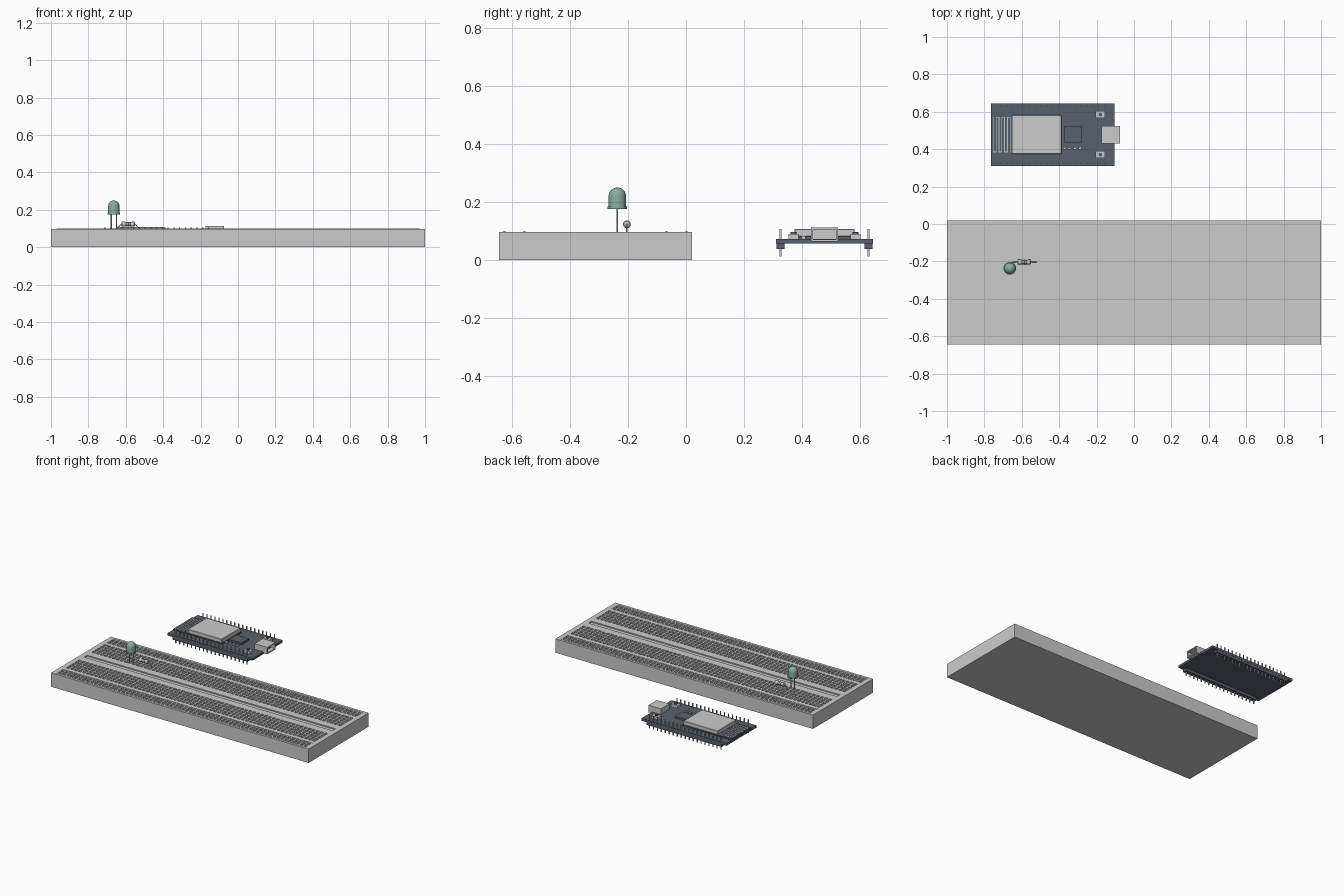
import bpy, bmesh, math
from mathutils import Vector

if "Cube" in bpy.data.objects:
    bpy.data.objects.remove(bpy.data.objects["Cube"])


def material(name, rgb):
    m = bpy.data.materials.new(name)
    m.diffuse_color = (*rgb, 1)
    m.use_nodes = True
    m.node_tree.nodes["Principled BSDF"].inputs["Base Color"].default_value = m.diffuse_color
    return m


DARK = material("dark_board", (0.10, 0.12, 0.15))
GREEN = material("tinted_lens", (0.25, 0.42, 0.34))


def finish(bm, name, mat=None, smooth=False):
    bmesh.ops.recalc_face_normals(bm, faces=bm.faces)
    me = bpy.data.meshes.new(name)
    bm.to_mesh(me)
    bm.free()
    ob = bpy.data.objects.new(name, me)
    bpy.context.collection.objects.link(ob)
    if mat:
        me.materials.append(mat)
    if smooth:
        bpy.ops.object.select_all(action='DESELECT')
        bpy.context.view_layer.objects.active = ob
        ob.select_set(True)
        bpy.ops.object.shade_smooth_by_angle(angle=math.radians(40))
    return ob


def add_box(bm, x0, x1, y0, y1, z0, z1):
    vs = bmesh.ops.create_cube(bm, size=1)["verts"]
    for v in vs:
        v.co = Vector((x1 if v.co.x > 0 else x0,
                       y1 if v.co.y > 0 else y0,
                       z1 if v.co.z > 0 else z0))


def boxes(name, dims, mat=None):
    bm = bmesh.new()
    for d in dims:
        add_box(bm, *d)
    return finish(bm, name, mat)


def lathe(name, profile, mat=None, segs=24):
    # profile of (radius, height) spun about the local z axis
    bm = bmesh.new()
    vs = [bm.verts.new((r, 0, z)) for r, z in profile]
    es = [bm.edges.new(p) for p in zip(vs, vs[1:])]
    bmesh.ops.spin(bm, geom=vs + es, axis=(0, 0, 1), cent=(0, 0, 0),
                   angle=2 * math.pi, steps=segs)
    bmesh.ops.remove_doubles(bm, verts=bm.verts, dist=1e-5)
    return finish(bm, name, mat, True)


def wire(name, pts, radius):
    cu = bpy.data.curves.new(name, 'CURVE')
    cu.dimensions = '3D'
    cu.bevel_depth = radius
    cu.bevel_resolution = 2
    cu.use_fill_caps = True
    sp = cu.splines.new('POLY')
    sp.points.add(len(pts) - 1)
    for p, co in zip(sp.points, pts):
        p.co = (*co, 1)
    ob = bpy.data.objects.new(name, cu)
    bpy.context.collection.objects.link(ob)


# Breadboard: block whose top is a grid with sunk socket holes and groove
TOP, PITCH, HALF, MID = 0.097, 0.0308, 0.010, -0.3125
Y0, Y1 = -0.645, 0.02
cols = [(i - 31) * PITCH for i in range(63)]
offs = [0.0805 + i * PITCH for i in range(5)] + [0.2645, 0.2925]
rows = sorted([MID + o for o in offs] + [MID - o for o in offs])
groove = (MID - 0.017, MID + 0.017)
xs = [-1.0] + [c + s * HALF for c in cols for s in (-1, 1)] + [1.0]
ys = sorted([Y0, Y1, *groove] + [r + s * HALF for r in rows for s in (-1, 1)])
bm = bmesh.new()


def quad(*pts):
    bm.faces.new([bm.verts.new(p) for p in pts])


def sunk(x0, x1, y0, y1, depth):
    z = TOP - depth
    c = [(x0, y0), (x1, y0), (x1, y1), (x0, y1)]
    quad(*[(*p, z) for p in c])
    for a, b in zip(c, c[1:] + c[:1]):
        quad((*a, TOP), (*b, TOP), (*b, z), (*a, z))


for a, b in zip(ys, ys[1:]):
    mid = (a + b) / 2
    is_row = any(abs(mid - r) < 1e-4 for r in rows)
    if is_row:
        for i, (c, d) in enumerate(zip(xs, xs[1:])):
            if i % 2:
                sunk(c, d, a, b, 0.008)
            else:
                quad((c, a, TOP), (d, a, TOP), (d, b, TOP), (c, b, TOP))
    elif abs(mid - MID) < 1e-4:
        sunk(xs[1], xs[-2], a, b, 0.008)
        for c, d in ((xs[0], xs[1]), (xs[-2], xs[-1])):
            quad((c, a, TOP), (d, a, TOP), (d, b, TOP), (c, b, TOP))
    else:
        for c, d in zip(xs, xs[1:]):
            quad((c, a, TOP), (d, a, TOP), (d, b, TOP), (c, b, TOP))
for a, b in zip(ys, ys[1:]):
    for x in (-1, 1):
        quad((x, a, 0), (x, b, 0), (x, b, TOP), (x, a, TOP))
for c, d in zip(xs, xs[1:]):
    for y in (Y0, Y1):
        quad((c, y, 0), (d, y, 0), (d, y, TOP), (c, y, TOP))
quad((-1, Y0, 0), (-1, Y1, 0), (1, Y1, 0), (1, Y0, 0))
bmesh.ops.remove_doubles(bm, verts=bm.verts, dist=1e-5)
finish(bm, "breadboard")

# Power rail stripes
boxes("rail_stripes", [(-0.97, 0.97, MID + y - 0.003, MID + y + 0.003,
                        TOP - 0.001, TOP + 0.002)
                       for y in (-0.314, -0.245, 0.245, 0.314)])

# Indicator lamp: flanged dome on two legs
dome = [(0.03 * math.cos(t * math.pi / 16), 0.22 + 0.03 * math.sin(t * math.pi / 16))
        for t in range(8)]
lamp = lathe("lamp_dome", [(0, 0.176), (0.034, 0.176), (0.034, 0.184),
                           (0.03, 0.184)] + dome + [(0, 0.25)], GREEN, 32)
lamp.location = (-0.664, -0.237, 0)
for x in (-0.678, -0.65):
    wire("lamp_leg", [(x, -0.237, 0.09), (x, -0.237, 0.18)], 0.003)

# Resistor: body with swollen ends and colour bands, bent leads
res = lathe("resistor_body", [(0, -0.036), (0.010, -0.036), (0.0135, -0.032),
                              (0.0135, -0.02), (0.011, -0.016), (0.011, 0.016),
                              (0.0135, 0.02), (0.0135, 0.032), (0.010, 0.036),
                              (0, 0.036)])
res.rotation_euler = (0, math.pi / 2, 0)
res.location = (-0.587, -0.204, 0.123)
for x in (-0.011, 0, 0.011):
    band = lathe("resistor_band", [(0, x - 0.003), (0.0117, x - 0.003),
                                   (0.0117, x + 0.003), (0, x + 0.003)], DARK)
    band.rotation_euler = res.rotation_euler
    band.location = res.location
for s in (-1, 1):
    wire("resistor_lead", [(-0.587 + s * 0.03, -0.204, 0.123),
                           (-0.587 + s * 0.04, -0.204, 0.12),
                           (-0.587 + s * 0.066, -0.204, 0.092)], 0.0025)

# Controller board with pin headers on both long edges
CY = 0.478
boxes("controller_board", [(-0.765, -0.105, 0.311, 0.645, 0.057, 0.073)], DARK)
PINY = (CY - 0.152, CY + 0.152)
pin_x = [-0.435 + (i - 9) * PITCH for i in range(19)]
boxes("header_strips", [(pin_x[0] - 0.015, pin_x[-1] + 0.015, y - 0.014,
                         y + 0.014, 0.038, 0.0575) for y in PINY], DARK)
boxes("header_pins", [(x - 0.003, x + 0.003, y - 0.003, y + 0.003, 0.012, 0.106)
                      for x in pin_x for y in PINY])

# Radio module: base plate, metal can and antenna trace
boxes("module_base", [(-0.763, -0.382, CY - 0.108, CY + 0.108, 0.072, 0.081)], DARK)
can = boxes("shield_can", [(-0.653, -0.388, CY - 0.104, CY + 0.104, 0.08, 0.107)])
bev = can.modifiers.new("edge", 'BEVEL')
bev.width = 0.002
bev.segments = 1
lines = [-0.752 + i * 0.015 for i in range(7)]
trace = [(x - 0.002, x + 0.002, CY - 0.095, CY + 0.095, 0.08, 0.0825) for x in lines]
for i, x in enumerate(lines[:-1]):
    y = CY + (0.093 if i % 2 else -0.093)
    trace.append((x, x + 0.015, y - 0.002, y + 0.002, 0.08, 0.0824))
boxes("antenna_trace", trace)

# Interface chip and small surface parts
boxes("interface_chip", [(-0.375, -0.277, CY - 0.042, CY + 0.042, 0.072, 0.087)], DARK)
boxes("small_components", [(x - 0.008, x + 0.008, 0.399, 0.413, 0.072, 0.083)
                           for x in (-0.372, -0.344, -0.316, -0.288)])

# Push buttons
for y in (CY - 0.107, CY + 0.107):
    boxes("button_base", [(-0.206, -0.154, y - 0.018, y + 0.018, 0.072, 0.09)])
    cap = lathe("button_cap", [(0, 0.088), (0.010, 0.088), (0.010, 0.097), (0, 0.097)],
                DARK, 16)
    cap.location = (-0.18, y, 0)

# Hollow cable socket opening towards +x
bm = bmesh.new()
add_box(bm, -0.173, -0.075, CY - 0.047, CY + 0.047, 0.063, 0.112)
mouth = max(bm.faces, key=lambda f: f.calc_center_median().x)
bmesh.ops.inset_region(bm, faces=[mouth], thickness=0.011)
for v in bmesh.ops.extrude_discrete_faces(bm, faces=[mouth])["faces"][0].verts:
    v.co.x -= 0.05
finish(bm, "cable_socket")
